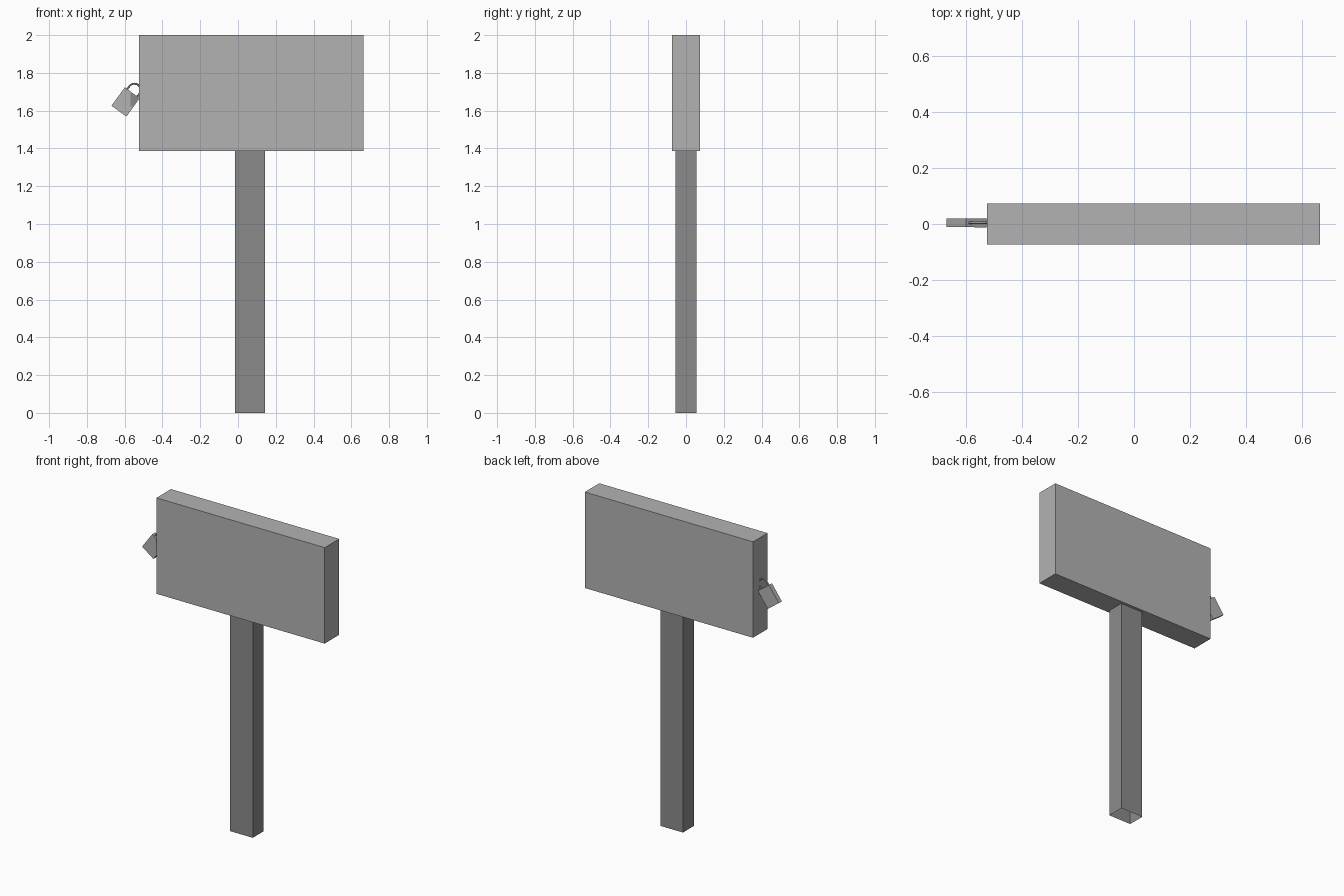
import bpy, bmesh, math
from mathutils import Matrix, Vector

if "Cube" in bpy.data.objects:
    bpy.data.objects.remove(bpy.data.objects["Cube"])


def material(name, value):
    m = bpy.data.materials.new(name)
    m.diffuse_color = (value, value, value, 1)
    m.use_nodes = True
    m.node_tree.nodes["Principled BSDF"].inputs["Base Color"].default_value = m.diffuse_color
    return m


LIGHT = material("light_grey", 0.45)
DARK = material("dark_grey", 0.26)


def finish(name, bm, mat, matrix=None):
    mesh = bpy.data.meshes.new(name)
    bm.to_mesh(mesh)
    bm.free()
    mesh.materials.append(mat)
    ob = bpy.data.objects.new(name, mesh)
    bpy.context.collection.objects.link(ob)
    if matrix:
        ob.matrix_world = matrix
    return ob


def box(name, lo, hi, mat, matrix=None, open_ends=False):
    lo, hi = Vector(lo), Vector(hi)
    bm = bmesh.new()
    bmesh.ops.create_cube(bm, size=1, matrix=Matrix.Translation((lo + hi) / 2)
                          @ Matrix.Diagonal((*(hi - lo), 1)))
    if open_ends:
        bm.normal_update()
        ends = [f for f in bm.faces if abs(f.normal.z) > 0.9]
        bmesh.ops.delete(bm, geom=ends, context='FACES_ONLY')
    return finish(name, bm, mat, matrix)


# Sign board and hollow post
box("sign_board", (-0.525, -0.073, 1.387), (0.664, 0.073, 2.0), LIGHT)
box("post", (-0.017, -0.055, 0), (0.143, 0.055, 1.387), DARK, open_ends=True)

# Tilted padlock on the board's side; local origin is the body centre
tilt = Matrix.Translation((-0.595, 0.004, 1.646)) @ Matrix.Rotation(math.radians(36), 4, 'Y')
box("padlock_body", (-0.049, -0.015, -0.06), (0.049, 0.015, 0.06), LIGHT, tilt)

# Shackle: a thin tube along an arch
R, r, sides = 0.033, 0.005, 6
path = [(-R, 0.05, 0)]
path += [(-R * math.cos(a), 0.079 + R * math.sin(a), a)
         for a in (math.pi * i / 10 for i in range(11))]
path.append((R, 0.05, math.pi))
bm = bmesh.new()
rings = []
for x, z, a in path:
    ring = []
    for k in range(sides):
        t = 2 * math.pi * k / sides
        out = r * math.cos(t)
        ring.append(bm.verts.new((x - out * math.cos(a), r * math.sin(t),
                                  z + out * math.sin(a))))
    rings.append(ring)
for p, q in zip(rings, rings[1:]):
    for k in range(sides):
        n = (k + 1) % sides
        bm.faces.new((p[k], p[n], q[n], q[k]))
bmesh.ops.recalc_face_normals(bm, faces=bm.faces)
finish("padlock_shackle", bm, LIGHT, tilt)

# Dark patch on the padlock front
bm = bmesh.new()
corners = [(-0.57, 1.622), (-0.556, 1.622), (-0.526, 1.666), (-0.57, 1.698)]
face = bm.faces.new([bm.verts.new((x, -0.0125, z)) for x, z in corners])
extruded = bmesh.ops.extrude_face_region(bm, geom=[face])
bmesh.ops.translate(bm, vec=(0, 0.003, 0),
                    verts=[v for v in extruded["geom"] if isinstance(v, bmesh.types.BMVert)])
bmesh.ops.recalc_face_normals(bm, faces=bm.faces)
finish("padlock_patch", bm, DARK)
